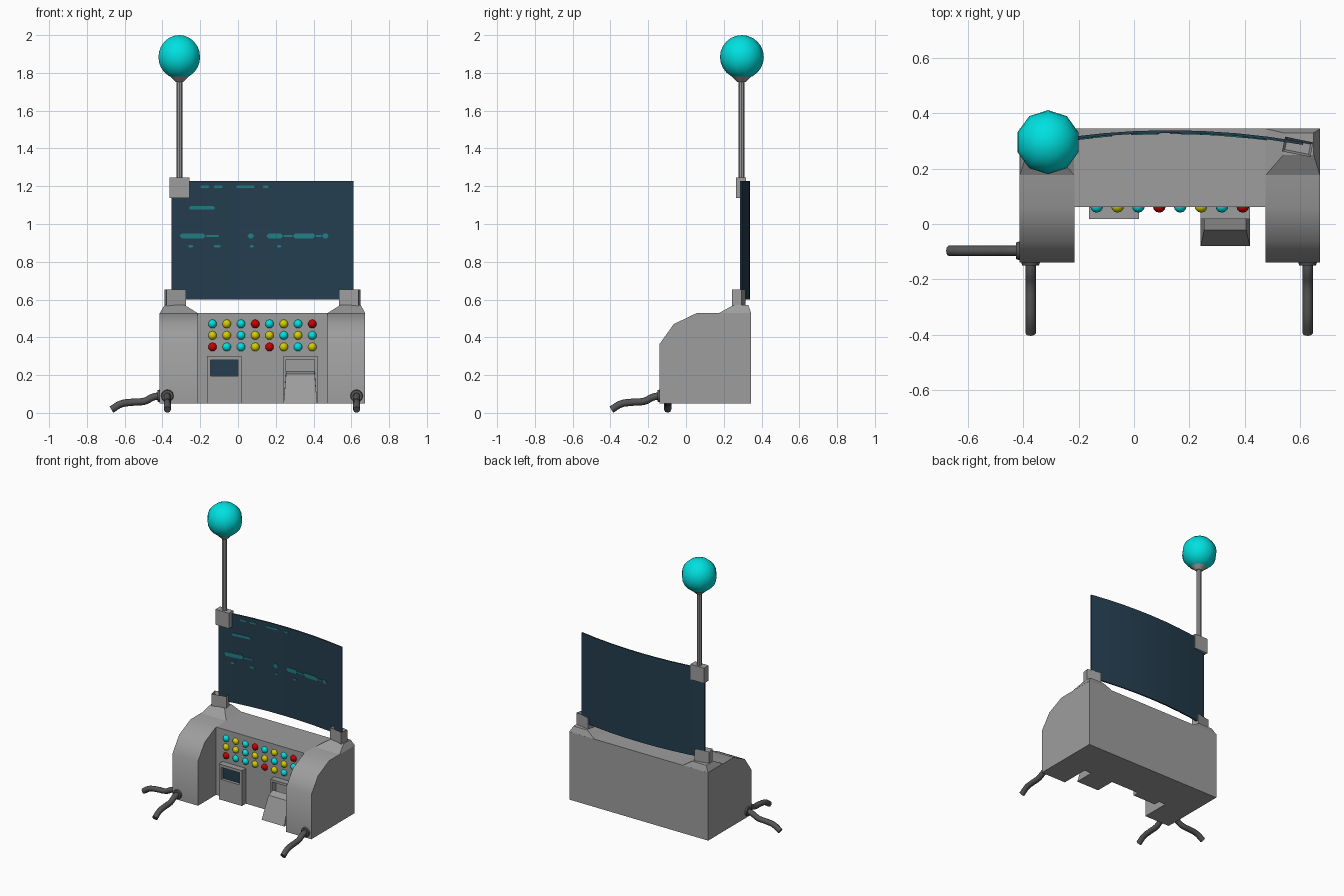
import bpy, bmesh, math
from mathutils import Matrix, Vector

if "Cube" in bpy.data.objects:
    bpy.data.objects.remove(bpy.data.objects["Cube"])


def mat(name, r, g, b):
    m = bpy.data.materials.new(name)
    m.diffuse_color = (r, g, b, 1)
    m.use_nodes = True
    m.node_tree.nodes["Principled BSDF"].inputs["Base Color"].default_value = m.diffuse_color
    return m


GREY = mat("metal grey", 0.34, 0.34, 0.34)
DARK = mat("cable grey", 0.09, 0.09, 0.09)
CYAN = mat("cyan", 0.0, 0.75, 0.75)
YELLOW = mat("yellow", 0.65, 0.62, 0.0)
RED = mat("red", 0.6, 0.0, 0.0)
NAVY = mat("screen blue", 0.018, 0.048, 0.078)
TEAL = mat("display teal", 0.015, 0.21, 0.24)


def finish(name, bm, material, smooth=None):
    bmesh.ops.recalc_face_normals(bm, faces=bm.faces)
    me = bpy.data.meshes.new(name)
    bm.to_mesh(me)
    bm.free()
    ob = bpy.data.objects.new(name, me)
    bpy.context.collection.objects.link(ob)
    me.materials.append(material)
    if smooth:
        bpy.ops.object.select_all(action='DESELECT')
        ob.select_set(True)
        bpy.context.view_layer.objects.active = ob
        bpy.ops.object.shade_smooth_by_angle(angle=math.radians(smooth))
    return ob


def loft(bm, a, b):
    """Closed solid between two matching outlines."""
    va, vb = [bm.verts.new(p) for p in a], [bm.verts.new(p) for p in b]
    n = len(va)
    bm.faces.new(va)
    bm.faces.new(vb[::-1])
    for i in range(n):
        bm.faces.new((va[i], va[(i + 1) % n], vb[(i + 1) % n], vb[i]))


def rect(x0, x1, y0, y1, z):
    return [(x0, y0, z), (x1, y0, z), (x1, y1, z), (x0, y1, z)]


def boxes(name, specs, material=GREY):
    bm = bmesh.new()
    for x0, x1, y0, y1, z0, z1 in specs:
        loft(bm, rect(x0, x1, y0, y1, z0), rect(x0, x1, y0, y1, z1))
    return finish(name, bm, material)


# Console body: centre block and two rounded pillars
MID = 0.13
boxes("console_core", [(-0.215, 0.475, 0.062, 0.345, 0.05, 0.53)])
pillar = [(0.345, 0.05), (-0.14, 0.05), (-0.14, 0.365), (-0.065, 0.47), (0.06, 0.53), (0.345, 0.53)]
for side, x0, x1 in (("left", -0.415, -0.215), ("right", 0.475, 0.672)):
    bm = bmesh.new()
    loft(bm, [(x0, y, z) for y, z in pillar], [(x1, y, z) for y, z in pillar])
    finish(side + "_pillar", bm, GREY, 36)

# Sloped pads and slotted clips that hold the display
for side, s in (("left", -1), ("right", 1)):
    xs = lambda a: MID + s * a
    bm = bmesh.new()
    loft(bm, rect(xs(0.345), xs(0.543), 0.175, 0.345, 0.529), rect(xs(0.41), xs(0.52), 0.25, 0.33, 0.57))
    finish(side + "_pad", bm, GREY)

    bm = bmesh.new()
    loft(bm, rect(-0.052, 0.052, -0.027, 0.027, 0.56), rect(-0.052, 0.052, -0.027, 0.027, 0.652))
    bm.normal_update()
    bmesh.ops.recalc_face_normals(bm, faces=bm.faces)
    top = max(bm.faces, key=lambda f: f.calc_center_median().z)
    bmesh.ops.inset_individual(bm, faces=[top], thickness=0.012)
    bmesh.ops.translate(bm, verts=top.verts, vec=(0, 0, -0.03))
    bm.transform(Matrix.Translation((xs(0.462), 0.279, 0)) @ Matrix.Rotation(-s * 0.2, 4, 'Z'))
    finish(side + "_clip", bm, GREY)


# Curved display panel
def curve_y(x):
    return 0.334 - 0.043 * ((x - MID) / 0.482) ** 2


bm = bmesh.new()
N = 8
line = [MID - 0.482 + 0.964 * i / N for i in range(N + 1)]
outline = [(x, curve_y(x) - 0.005) for x in line] + [(x, curve_y(x) + 0.005) for x in reversed(line)]
sections = []
for z in (0.6, 1.228):
    sections.append([(x, y, z) for x, y in outline])
loft(bm, *sections)
finish("display_panel", bm, NAVY, 30)

# Abstract teal readout strips on the display: (height, half thickness, spans)
readout = [
    (1.197, 0.006, [(-0.2, -0.15), (-0.13, -0.08), (-0.01, 0.09), (0.13, 0.165)]),
    (1.085, 0.009, [(-0.26, -0.12)]),
    (0.937, 0.014, [(-0.31, -0.17), (0.05, 0.085), (0.15, 0.24), (0.29, 0.41), (0.445, 0.48)]),
    (0.937, 0.005, [(-0.17, -0.1), (0.24, 0.29), (0.41, 0.445)]),
    (0.882, 0.007, [(-0.265, -0.235), (-0.13, -0.09), (0.06, 0.085), (0.205, 0.23)]),
]
bm = bmesh.new()
for z, h, spans in readout:
    for a, b in spans:
        rows = []
        for off in (-0.009, -0.004):
            r = min(h, (b - a) * 0.3)
            shape = [(a, 0), (a + r, -h), (b - r, -h), (b, 0), (b - r, h), (a + r, h)]
            rows.append([(x, curve_y(x) + off, z + dz) for x, dz in shape])
        loft(bm, *rows)
finish("display_readout", bm, TEAL)

# Antenna: clamp, pole, collar and ball
boxes("antenna_clamp", [(-0.363, -0.257, 0.265, 0.317, 1.137, 1.245)])


def cone(name, r1, r2, z0, z1, material, seg=10):
    bm = bmesh.new()
    bmesh.ops.create_cone(bm, cap_ends=True, segments=seg, radius1=r1, radius2=r2, depth=z1 - z0)
    bm.transform(Matrix.Translation((-0.31, 0.294, (z0 + z1) / 2)))
    return finish(name, bm, material, 40)


cone("antenna_pole", 0.016, 0.016, 1.24, 1.8, GREY, 8)
cone("antenna_collar", 0.022, 0.06, 1.752, 1.79, GREY)
bm = bmesh.new()
bmesh.ops.create_uvsphere(bm, u_segments=10, v_segments=12, radius=0.116)
bm.transform(Matrix.Translation((-0.311, 0.296, 1.884)))
finish("antenna_ball", bm, CYAN, 60)

# Button grid on the centre block
codes = {"C": ("cyan_buttons", CYAN), "Y": ("yellow_buttons", YELLOW), "R": ("red_buttons", RED)}
grid = ["CYCRCYCR", "YYCYYCYC", "RCCYRYCY"]
for key, (name, material) in codes.items():
    bm = bmesh.new()
    for r, row in enumerate(grid):
        for c, k in enumerate(row):
            if k == key:
                at = Matrix.Translation((-0.135 + c * 0.0755, 0.064, 0.471 - r * 0.061))
                bmesh.ops.create_uvsphere(bm, u_segments=12, v_segments=8, radius=0.023, matrix=at)
    finish(name, bm, material, 60)


# Frames with a recessed opening
def frame(name, x0, x1, z0, z1, border):
    y0, y1 = 0.018, 0.065
    boxes(name, [(x0, x0 + border, y0, y1, z0, z1), (x1 - border, x1, y0, y1, z0, z1),
                 (x0 + border, x1 - border, y0, y1, z1, 0.30),
                 (x0, x0 + border, y0, y1, z1, 0.30), (x1 - border, x1, y0, y1, z1, 0.30),
                 (x0, x1, y0, y1, 0.05, z0)])


frame("small_screen_frame", -0.163, 0.018, 0.195, 0.28, 0.018)
boxes("small_screen", [(-0.146, 0.001, 0.038, 0.045, 0.194, 0.281)], NAVY)
frame("chute_frame", 0.24, 0.42, 0.19, 0.283, 0.015)

# Sloped chute in front of the right frame, wider at its foot
bm = bmesh.new()
loft(bm, rect(0.241, 0.419, -0.08, 0.03, 0.05), rect(0.254, 0.406, -0.022, 0.03, 0.205))
for v in bm.verts:
    if v.co.z > 0.2 and v.co.y > 0:
        v.co.z = 0.222
finish("chute", bm, GREY)


# Cables with round flanges, each leaving the body along one direction
def cable(name, start, direction):
    d = Vector(direction)
    path = [(-0.02, 0.09), (0.03, 0.085), (0.08, 0.062), (0.15, 0.056), (0.205, 0.047), (0.255, 0.017)]
    cu = bpy.data.curves.new(name, 'CURVE')
    cu.dimensions = '3D'
    cu.bevel_depth = 0.019
    cu.bevel_resolution = 2
    cu.resolution_u = 4
    cu.use_fill_caps = True
    sp = cu.splines.new('BEZIER')
    sp.bezier_points.add(len(path) - 1)
    for p, (t, z) in zip(sp.bezier_points, path):
        p.co = Vector(start) + d * t + Vector((0, 0, z))
        p.handle_left_type = p.handle_right_type = 'AUTO'
    ob = bpy.data.objects.new(name, cu)
    cu.materials.append(DARK)
    bpy.context.collection.objects.link(ob)
    bm = bmesh.new()
    bmesh.ops.create_cone(bm, cap_ends=True, segments=12, radius1=0.037, radius2=0.03, depth=0.022)
    turn = d.to_track_quat('Z', 'Y').to_matrix().to_4x4()
    bm.transform(Matrix.Translation(Vector(start) + Vector((0, 0, 0.09))) @ turn)
    finish(name + "_flange", bm, DARK, 40)


cable("left_front_cable", (-0.374, -0.14, 0), (0, -1, 0))
cable("right_front_cable", (0.628, -0.14, 0), (0, -1, 0))
cable("left_side_cable", (-0.415, -0.097, 0), (-1, 0, 0))
